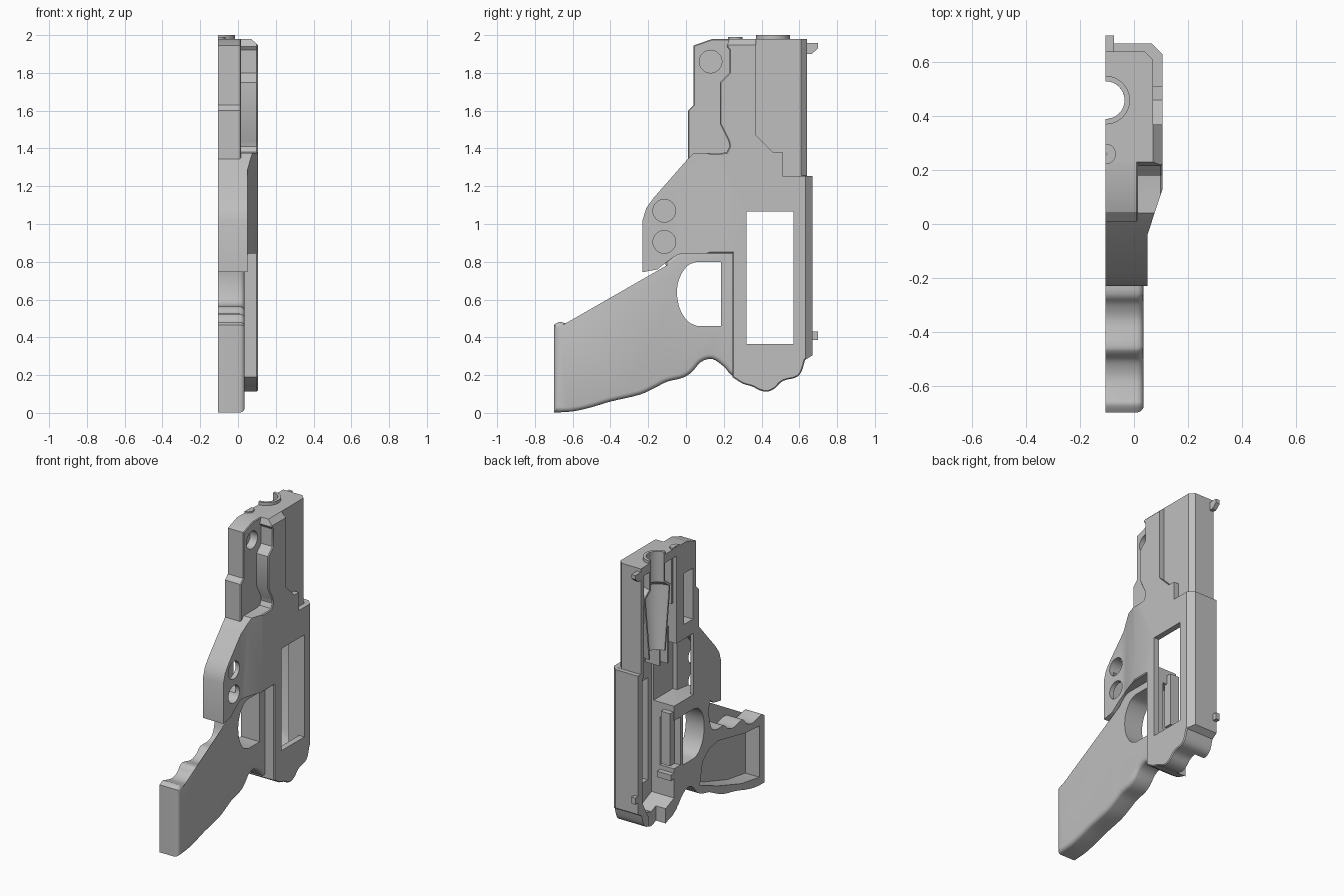
import bpy, bmesh, math
from mathutils import Vector

if "Cube" in bpy.data.objects:
    bpy.data.objects.remove(bpy.data.objects["Cube"])

grey = bpy.data.materials.new("plastic_grey")
grey.diffuse_color = (0.52, 0.52, 0.52, 1)
grey.use_nodes = True
grey.node_tree.nodes["Principled BSDF"].inputs["Base Color"].default_value = grey.diffuse_color


def make(name, bm):
    bmesh.ops.recalc_face_normals(bm, faces=bm.faces)
    me = bpy.data.meshes.new(name)
    bm.to_mesh(me)
    bm.free()
    me.materials.append(grey)
    ob = bpy.data.objects.new(name, me)
    bpy.context.collection.objects.link(ob)
    return ob


def inset(pts, d):
    """Move a closed outline inwards by d."""
    n = len(pts)
    area = sum(pts[i - 1][0] * pts[i][1] - pts[i][0] * pts[i - 1][1] for i in range(n))
    s = 1 if area > 0 else -1
    out = []
    for i in range(n):
        p = Vector(pts[i])
        e1 = (p - Vector(pts[i - 1])).normalized()
        e2 = (Vector(pts[(i + 1) % n]) - p).normalized()
        n1, n2 = Vector((-e1.y, e1.x)) * s, Vector((-e2.y, e2.x)) * s
        out.append(tuple(p + (n1 + n2) * d / max(1 + n1.dot(n2), 0.4)))
    return out


def prism(name, pts, a, b, axis='x', bevel=0, seg=1):
    """Extrude a flat profile from a to b along an axis; optionally round the b rim."""
    put = {'x': lambda u, v, w: (w, u, v), 'y': lambda u, v, w: (u, w, v),
           'z': lambda u, v, w: (u, v, w)}[axis]
    levels = [(a, 0), (b - bevel, 0)]
    if bevel:
        for k in range(1, seg + 1):
            t = math.pi / 2 * k / seg
            levels.append((b - bevel * (1 - math.sin(t)), bevel * (1 - math.cos(t))))
    bm = bmesh.new()
    rings = [[bm.verts.new(put(u, v, w)) for u, v in (inset(pts, d) if d else pts)]
             for w, d in levels]
    bm.faces.new(rings[0])
    bm.faces.new(rings[-1])
    for lo, hi in zip(rings, rings[1:]):
        for i in range(len(pts)):
            j = (i + 1) % len(pts)
            bm.faces.new((lo[i], lo[j], hi[j], hi[i]))
    return make(name, bm)


def rect(u0, u1, v0, v1):
    return [(u0, v0), (u1, v0), (u1, v1), (u0, v1)]


def circle(u, v, r, n=32):
    return [(u + r * math.cos(2 * math.pi * i / n), v + r * math.sin(2 * math.pi * i / n))
            for i in range(n)]


def curve(pts, n=4):
    """Smooth path through the points."""
    p = [Vector(q) for q in pts]
    p = [p[0]] + p + [p[-1]]
    out = []
    for i in range(1, len(p) - 2):
        a, b, c, d = p[i - 1:i + 3]
        for k in range(n):
            t = k / n
            q = 0.5 * (2 * b + (c - a) * t + (2 * a - 5 * b + 4 * c - d) * t * t
                       + (3 * b - a - 3 * c + d) * t ** 3)
            out.append(tuple(q))
    return out + [tuple(pts[-1])]


def half_lathe(name, prof, y, n=24):
    """Half turn of a closed (radius, z) profile about the open side."""
    bm = bmesh.new()
    rings = []
    for i in range(n + 1):
        t = math.pi * (i / n - 0.5)
        rings.append([bm.verts.new((-0.105 + r * math.cos(t), y + r * math.sin(t), z))
                      for r, z in prof])
    m = len(prof)
    for a, b in zip(rings, rings[1:]):
        for j in range(m):
            k = (j + 1) % m
            bm.faces.new((a[j], a[k], b[k], b[j]))
    bm.faces.new(rings[0])
    bm.faces.new(rings[-1])
    return make(name, bm)


def cut(ob, cutters):
    for c in cutters:
        m = ob.modifiers.new("cut", 'BOOLEAN')
        m.operation, m.solver, m.object = 'DIFFERENCE', 'EXACT', c
        dg = bpy.context.evaluated_depsgraph_get()
        me = bpy.data.meshes.new_from_object(ob.evaluated_get(dg))
        ob.modifiers.clear()
        ob.data = me


L = -0.105  # open side

# main shell with angled front lug
belly = curve([(0.245, 0.19), (0.30, 0.155), (0.35, 0.14), (0.39, 0.12), (0.43, 0.112),
               (0.47, 0.13), (0.50, 0.16), (0.53, 0.175), (0.58, 0.187), (0.61, 0.215),
               (0.63, 0.28)], 3)
chin = curve([(-0.15, 0.76), (-0.10, 0.80), (-0.04, 0.838), (0.01, 0.845)])
body = prism("main_shell", belly + [
    (0.67, 0.305), (0.67, 1.255), (0.64, 1.255), (0.64, 1.98), (0.23, 1.98), (0.215, 1.94),
    (0.23, 1.92), (0.23, 1.80), (0.18, 1.75), (0.18, 1.53), (0.225, 1.44), (0.23, 1.41),
    (0.215, 1.38), (0.18, 1.375), (0.04, 1.375), (0.01, 1.345), (-0.17, 1.14), (-0.21, 1.085),
    (-0.23, 1.02), (-0.23, 0.745)] + chin + [(0.245, 0.845)], L, 0.105, bevel=0.006)
# upper front cover
nose = prism("upper_front_cover", [(0.01, 1.335), (0.01, 1.60), (0.04, 1.63), (0.04, 1.945),
             (0.14, 1.98), (0.25, 1.98), (0.25, 1.335)], L, 0.015, bevel=0.005)
# handle with finger waves
waves = curve([(-0.70, 0.465), (-0.67, 0.482), (-0.64, 0.475), (-0.57, 0.46), (-0.51, 0.478),
               (-0.48, 0.513), (-0.45, 0.525), (-0.36, 0.507), (-0.30, 0.528), (-0.26, 0.562),
               (-0.18, 0.565), (-0.13, 0.59), (-0.105, 0.66), (-0.10, 0.73), (-0.11, 0.80)])
under = curve([(0.27, 0.19), (0.235, 0.205), (0.20, 0.245), (0.14, 0.285), (0.08, 0.27),
               (0.03, 0.215), (-0.02, 0.185), (-0.10, 0.165), (-0.17, 0.13), (-0.25, 0.095),
               (-0.40, 0.06), (-0.50, 0.03), (-0.60, 0.008), (-0.70, 0.002)])
grip = prism("grip", waves + [(-0.03, 0.87), (0.27, 0.87)] + under,
             L, 0.035, bevel=0.025, seg=4)

# outside cutters: taper, rear panel step, chamfers, window
outside = [
    prism("cut_taper", [(0.05, -0.3), (0.05, -0.04), (0.106, 0.13), (0.2, 0.13), (0.2, -0.3)],
          0.7, 1.5, 'z'),
    prism("cut_panel", [(0.37, 2.05), (0.37, 1.47), (0.46, 1.38), (0.51, 1.38), (0.51, 1.255),
                        (0.75, 1.255), (0.75, 2.05)], 0.07, 0.2),
    prism("cut_low_edge", [(0.105, 0.632), (0.065, 0.672), (0.2, 0.75)], -0.1, 1.256, 'z'),
    prism("cut_high_edge", [(0.072, 0.608), (0.035, 0.645), (0.2, 0.75)], 1.256, 2.1, 'z'),
    prism("cut_top_edge", [(0.068, 1.982), (0.107, 1.945), (0.2, 2.05)], 0.1, 0.372, 'y'),
    prism("cut_window", rect(0.32, 0.57, 0.365, 1.065), -0.3, 0.3)]
# inside cutters: hollow spaces
inside = [
    prism("hollow_low", [(0.28, 0.27), (0.42, 0.21), (0.56, 0.25), (0.62, 0.36), (0.62, 1.22),
                         (0.28, 1.22)], -0.2, 0.065),
    prism("hollow_mid", rect(0.07, 0.30, 0.90, 1.32), -0.2, 0.05),
    prism("hollow_lug", [(-0.19, 0.82), (-0.10, 0.88), (0.08, 0.90), (0.08, 1.30), (0.03, 1.30),
                         (-0.19, 1.05)], -0.085, 0.02),
    prism("hollow_high", rect(0.255, 0.605, 1.18, 1.92), -0.2, 0.04),
    prism("hollow_nose", rect(0.075, 0.17, 1.42, 1.77), -0.2, -0.02),
    prism("hollow_drain", rect(0.37, 0.55, 0.0, 0.4), -0.2, -0.03),
    prism("hollow_muzzle", circle(L, 0.46, 0.07), 1.8, 2.1, 'z')]
# round side holes, closed off by the inner wall
holes = [prism("cut_hole", circle(y, z, 0.06), x, 0.2)
         for y, z, x in [(-0.115, 1.07, -0.08), (-0.115, 0.905, -0.08), (0.13, 1.86, -0.04)]]
guard = prism("cut_guard", curve([(0.06, 0.80), (0.01, 0.78), (-0.032, 0.72), (-0.048, 0.64),
              (-0.032, 0.55), (0.01, 0.485), (0.06, 0.46)]) + [(0.185, 0.46), (0.185, 0.80)],
              -0.3, 0.3)
handle_pocket = prism("cut_handle", [(-0.645, 0.06), (-0.645, 0.41), (-0.5, 0.42), (-0.2, 0.48),
                      (-0.1, 0.46), (-0.03, 0.40), (0.0, 0.25), (-0.2, 0.17), (-0.45, 0.09)],
                      -0.2, 0.0)
guard_pocket = prism("cut_guard_pocket", rect(0.21, 0.30, 0.47, 0.80), -0.2, 0.0)

cut(body, outside + inside + holes[:2] + [guard_pocket])
cut(nose, [inside[4], holes[2]])
cut(grip, [guard, handle_pocket, inside[0], guard_pocket])
for c in outside + inside + holes + [guard, handle_pocket, guard_pocket]:
    bpy.data.objects.remove(c)

# barrel guide funnel, muzzle rim and front knob
half_lathe("barrel_guide", [(0.07, 1.93), (0.085, 1.93), (0.085, 1.80), (0.14, 1.76),
                            (0.135, 1.70), (0.09, 1.32), (0.078, 1.32), (0.122, 1.70),
                            (0.125, 1.75), (0.07, 1.79)], 0.46)
half_lathe("muzzle_rim", [(0.07, 1.94), (0.09, 1.94), (0.09, 2.0), (0.07, 2.0)], 0.46)
half_lathe("front_knob", [(0.004, 1.96), (0.038, 1.96), (0.038, 1.99), (0.004, 1.99)], 0.26)

# rear latch pegs
prism("top_peg", [(0.62, 1.90), (0.665, 1.90), (0.70, 1.93), (0.70, 1.957), (0.62, 1.957)],
      L, -0.075)
prism("low_peg", rect(0.64, 0.70, 0.385, 0.43), L, -0.075)

# inner ribs and trigger bracket
for name, y0, y1, z0, z1, x0, x1 in [
        ("rib", 0.30, 0.315, 1.20, 1.45, -0.08, 0.05), ("rib", 0.36, 0.375, 1.20, 1.42, -0.06, 0.05),
        ("rib", 0.27, 0.285, 1.60, 1.93, -0.09, 0.05),
        ("bracket_wall", 0.26, 0.315, 0.50, 0.86, -0.10, -0.03),
        ("bracket_foot", 0.20, 0.315, 0.40, 0.44, L, 0.0),
        ("floor_rail", 0.575, 0.60, 0.30, 1.15, -0.02, 0.07)]:
    prism(name, rect(y0, y1, z0, z1), x0, x1)

# smooth the rounded parts, keep hard edges
obs = [o for o in bpy.context.scene.objects if o.type == 'MESH']
for o in obs:
    o.select_set(True)
bpy.context.view_layer.objects.active = obs[0]
bpy.ops.object.shade_smooth_by_angle(angle=math.radians(30))
